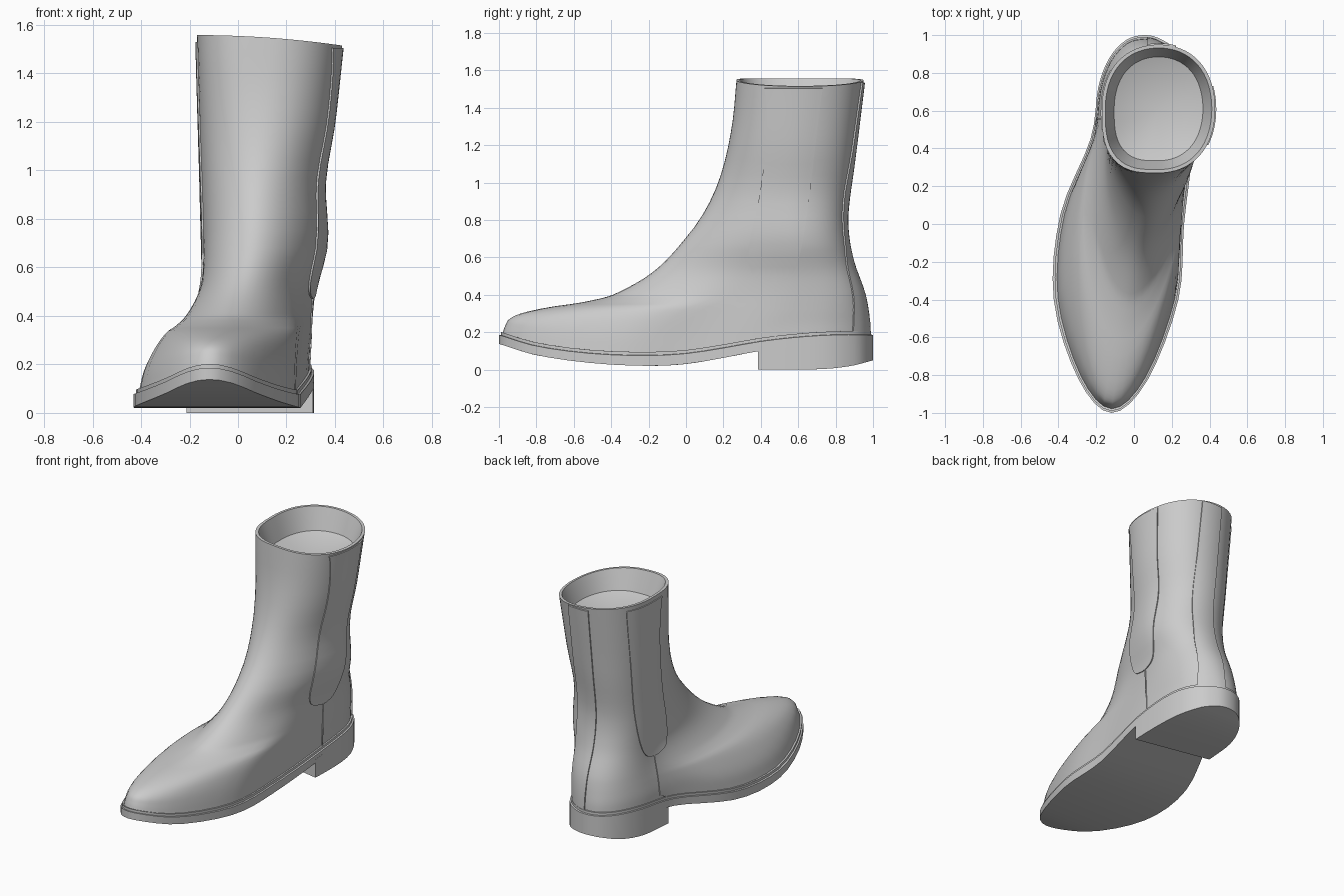
import bpy
import math
from mathutils import Vector
from mathutils.bvhtree import BVHTree

cube = bpy.data.objects.get("Cube")
if cube:
    bpy.data.objects.remove(cube, do_unlink=True)

grey = bpy.data.materials.new("plain grey leather")
grey.use_nodes = True
grey.diffuse_color = (0.6, 0.6, 0.6, 1)
grey.node_tree.nodes["Principled BSDF"].inputs["Base Color"].default_value = (0.6, 0.6, 0.6, 1)

N = 64  # columns around the boot, starting at the toe


def make(name, verts, faces, angle=35):
    mesh = bpy.data.meshes.new(name)
    mesh.from_pydata(verts, [], faces)
    mesh.materials.append(grey)
    obj = bpy.data.objects.new(name, mesh)
    bpy.context.collection.objects.link(obj)
    bpy.ops.object.select_all(action='DESELECT')
    obj.select_set(True)
    bpy.context.view_layer.objects.active = obj
    bpy.ops.object.mode_set(mode='EDIT')
    bpy.ops.mesh.select_all(action='SELECT')
    bpy.ops.mesh.normals_make_consistent(inside=False)
    bpy.ops.object.mode_set(mode='OBJECT')
    bpy.ops.object.shade_smooth_by_angle(angle=math.radians(angle))
    return obj


def sample(table, t):
    """Smooth curve through (t, value) pairs, held flat past the ends."""
    if t <= table[0][0]:
        return table[0][1]
    if t >= table[-1][0]:
        return table[-1][1]
    i = max(k for k in range(len(table) - 1) if table[k][0] <= t)

    def slope(k):
        a, b = table[max(k - 1, 0)], table[min(k + 1, len(table) - 1)]
        return (b[1] - a[1]) / (b[0] - a[0])
    (t0, v0), (t1, v1) = table[i], table[i + 1]
    d = t1 - t0
    u = (t - t0) / d
    h = u * u * (3 - 2 * u)
    return v0 + (v1 - v0) * h + d * (u * (1 - u) ** 2 * slope(i) - u * u * (1 - u) * slope(i + 1))


# Sole outline from the toe round the outer side, the heel and the inner side
OUTLINE = [(-.12, -1), (-.295, -.82), (-.425, -.4), (-.39, .05), (-.23, .45), (-.19, .72),
           (-.13, .88), (-.04, .975), (.06, 1), (.15, .975), (.24, .9), (.305, .73),
           (.31, .4), (.265, 0), (.235, -.4), (.07, -.83)]
SOLE_TOP = [(-1, .2), (-.8, .14), (-.5, .1), (-.2, .09), (0, .1), (.2, .13), (.4, .165), (.6, .188), (.8, .2), (1, .2)]


def outline(i, inset=0.0):
    n = len(OUTLINE)
    t = (i % N) * n / N
    k = int(t)
    u = t - k
    a, b, c, d = (Vector(OUTLINE[(k + j) % n]) for j in (-1, 0, 1, 2))
    p = b + (c - a) * u / 2 + (a * 2 - b * 5 + c * 4 - d) * u * u / 2 + (b * 3 - a - c * 3 + d) * u ** 3 / 2
    if inset:
        mid = Vector((-.06 + .06 * (p.y + .3), p.y))
        p = p + (mid - p) * inset * 3
        p.y *= 1 - inset
    return p


def bridge(rings, count):
    return [(r * count + i, r * count + (i + 1) % count, (r + 1) * count + (i + 1) % count, (r + 1) * count + i)
            for r in range(rings - 1) for i in range(count)]


def ladder(first, count):
    """Cap a left-right paired loop with cross strips."""
    half = count // 2
    return [[first + k % count for k in ((i, i + 1, -i - 1, -i) if i else (0, 1, -1))]
            if i < half - 1 else [first + i, first + i + 1, first + count - i]
            for i in range(half)]


# Sole with a narrow welt step
verts = []
for inset, drop in ((.04, -.005), (.01, -.005), (.01, .012), (0, .014), (0, .062)):
    for i in range(N):
        p = outline(i, inset)
        extra = .008 * math.exp(-((p.y + .1) / .4) ** 2) if drop > .05 else 0
        verts.append((p.x, p.y, sample(SOLE_TOP, p.y) - drop - extra))
make("sole", verts, bridge(5, N) + ladder(4 * N, N))

# Heel block with a slanted front
pts = [outline(i) for i in range(N // 4 + 1, 3 * N // 4 + 1)]
pts[0].y, pts[-1].y = .49, .385
HEEL_BASE = [(.38, 0), (.72, .003), (.88, .02), (1, .05)]
verts = [(p.x, p.y, sample(SOLE_TOP, p.y) - .04) for p in pts]
verts += [(p.x, p.y, sample(HEEL_BASE, p.y)) for p in pts]
m = len(pts)
faces = bridge(2, m)
for i in range((m - 1) // 2):
    quad = [i, i + 1, m - 2 - i, m - 1 - i]
    faces += [quad, [q + m for q in quad]]
make("heel", verts, faces)

# Upper: columns running from the sole outline into a rounded shaft
FRONT = [(.2, 1), (.24, .99), (.28, .97), (.31, .92), (.33, .84), (.345, .74), (.365, .64), (.4, .53), (.52, .36),
         (.7, .22), (.86, .13), (1.05, .065), (1.3, .02), (1.55, 0)]
SIDE = [(.2, 1), (.25, .86), (.32, .5), (.38, .27), (.46, .09), (.56, 0), (1.55, 0)]
BACK_Y = [(.2, .965), (.4, .945), (.6, .885), (.8, .86), (1.1, .895), (1.55, .95)]
OUTER_X = [(.2, -.17), (.5, -.145), (.8, -.15), (1.55, -.17)]
INNER_X = [(.2, .31), (.5, .32), (.7, .365), (.95, .355), (1.2, .395), (1.55, .43)]
CORNER = [(.5, .03), (1.0, .07), (1.5, .12)]


def shaft(i, z, shrink=0.0):
    a = math.tau * i / N
    x0, x1, y1 = sample(OUTER_X, z), sample(INNER_X, z), sample(BACK_Y, z)
    y0 = .27
    # the front outer corner is squarer than the rest
    bulge = sample(CORNER, z) if i < N / 4 else .03
    swell = 1 + bulge * math.sin(2 * a) ** 2
    return Vector(((x0 + x1) / 2 - ((x1 - x0) / 2 - shrink) * math.sin(a) * swell,
                   (y0 + y1) / 2 - ((y1 - y0) / 2 - shrink) * math.cos(a) * swell))


def rim(x, z):
    return z + max(0, z - 1.3) / .25 * (.008 - .12 * max(0, x + .17) ** 2)


levels = [.2 + .01 * k for k in range(22)] + [.43 + .03 * k for k in range(8)] + [.68 + .0725 * k for k in range(13)]
verts = []
for z in levels:
    fade = max(0, 1 - (z - .2) / .14)
    for i in range(N):
        fullness = 1.6 if i < N / 2 else .9
        c = max(0, math.cos(math.tau * i / N)) ** fullness
        g = sample(FRONT, z) * c + sample(SIDE, z) * (1 - c)
        s = shaft(i, z)
        p = s + (outline(i, .02) - s) * g
        verts.append((p.x, p.y, rim(p.x, z) + (sample(SOLE_TOP, p.y) - .2) * fade))
# Rim thickness, lining and the hollow inner floor
for shrink, z in ((.018, 1.55), (.035, 1.5), (.065, 1.41)):
    for i in range(N):
        p = shaft(i, 1.55, shrink)
        verts.append((p.x, p.y, rim(p.x, z)))
rings = len(levels) + 3
faces = bridge(rings, N)
verts.append((.13, .61, 1.32))
last = (rings - 1) * N
faces += [(last + i, last + (i + 1) % N, len(verts) - 1) for i in range(N)]
surface = BVHTree.FromPolygons([Vector(v) for v in verts], faces)
make("upper", verts, faces, 40)


# Thin trim plates laid on the upper
def plate(name, edges, direction, lift, steps):
    """edges: rows of (start, end, z) across the plate, seen along direction."""
    d = Vector(direction)
    verts, faces = [], []
    for depth in (lift, -.01):
        for a, b, z in edges:
            for k in range(steps + 1):
                w = a + (b - a) * k / steps
                start = Vector((0, w, z)) - d * 2 if d.x else Vector((w, 0, z)) - d * 2
                hit, normal = surface.ray_cast(start, d)[:2]
                if hit is None:
                    hit, normal = surface.find_nearest(start + d * 1.5)[:2]
                if normal.dot(d) > 0:
                    normal = -normal
                verts.append(hit + normal * depth)
    w, rows = steps + 1, len(edges)
    half = w * rows
    for r in range(rows - 1):
        for k in range(steps):
            q = [r * w + k, r * w + k + 1, (r + 1) * w + k + 1, (r + 1) * w + k]
            faces += [q, [v + half for v in reversed(q)]]
    loop = list(range(w)) + [r * w + steps for r in range(1, rows)]
    loop += [half - 1 - k for k in range(1, w)] + [r * w for r in range(rows - 2, 0, -1)]
    for a, b in zip(loop, loop[1:] + loop[:1]):
        faces.append((a, b, b + half, a + half))
    make(name, verts, faces)


GORE_FRONT = [(.47, .45), (.485, .385), (.52, .35), (.6, .335), (.7, .345), (.9, .39), (1.2, .43), (1.4, .435), (1.53, .42)]
GORE_BACK = [(.47, .49), (.485, .54), (.52, .575), (.6, .605), (.7, .625), (.9, .655), (1.2, .69), (1.4, .715), (1.53, .73)]
heights = [.47, .475, .485, .5, .52, .55] + [.6 + .0715 * k for k in range(14)]
for side, sign, top, shift in (("left", 1, 1.505, 0), ("right", -1, 1.54, .08)):
    gore = [(sample(GORE_FRONT, z) + shift, sample(GORE_BACK, z) + shift, min(z, top)) for z in heights]
    plate(side + "_elastic_panel", gore, (-sign, 0, 0), .007, 10)
    seam = [(.473 + shift, .481 + shift, .18 + .03 * k) for k in range(11)]
    plate(side + "_side_seam", seam, (-sign, 0, 0), .005, 1)

# Back strip
strip = [(.07, .22, .205 + .0475 * k) for k in range(29)]
plate("back_strip", strip, (0, -1, 0), .009, 6)
